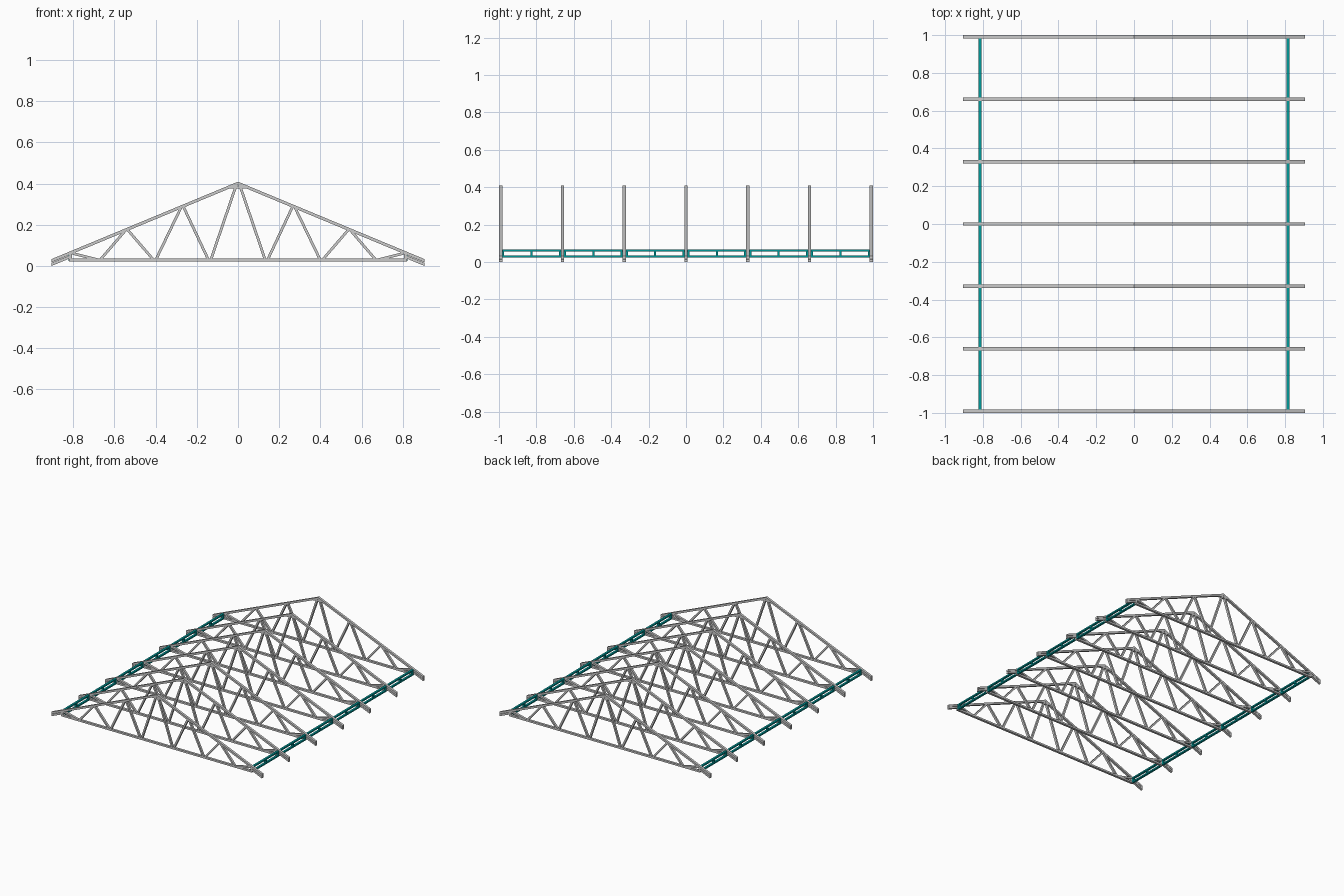
import bpy, bmesh
from mathutils import Vector

if "Cube" in bpy.data.objects:
    bpy.data.objects.remove(bpy.data.objects["Cube"])

SPACING = 0.3303      # distance between trusses
T = 0.018             # truss thickness along y
SLOPE = 0.415

teal = bpy.data.materials.new("teal_paint")
teal.diffuse_color = (0.0, 0.32, 0.32, 1)
teal.use_nodes = True
teal.node_tree.nodes["Principled BSDF"].inputs["Base Color"].default_value = teal.diffuse_color


def prism(bm, profile, y0, y1):
    """Extrude an x-z outline along y."""
    a = [bm.verts.new((x, y0, z)) for x, z in profile]
    b = [bm.verts.new((x, y1, z)) for x, z in profile]
    n = len(a)
    bm.faces.new(a)
    bm.faces.new(b[::-1])
    for i in range(n):
        bm.faces.new((a[i], b[i], b[(i + 1) % n], a[(i + 1) % n]))


def strut(bm, p, q, depth):
    """Straight bar between two x-z points."""
    p, q = Vector(p), Vector(q)
    d = (q - p).normalized() * depth / 2
    n = Vector((-d.y, d.x))
    prism(bm, [p - n, q - n, q + n, p + n], -T / 2, T / 2)


def box(bm, lo, hi):
    prism(bm, [(lo[0], lo[2]), (hi[0], lo[2]), (hi[0], hi[2]), (lo[0], hi[2])], lo[1], hi[1])


def finish(bm, name, mat=None):
    bmesh.ops.recalc_face_normals(bm, faces=bm.faces)
    me = bpy.data.meshes.new(name)
    bm.to_mesh(me)
    bm.free()
    if mat:
        me.materials.append(mat)
    return me


def place(name, me, y):
    ob = bpy.data.objects.new(name, me)
    ob.location.y = y
    bpy.context.collection.objects.link(ob)


def roof(x):
    return 0.409 - SLOPE * abs(x)


bm = bmesh.new()
# bottom chord
box(bm, (-0.82, -T / 2, 0.022), (0.82, T / 2, 0.036))
# ridge tie
box(bm, (-0.05, -T / 2, 0.375), (0.05, T / 2, 0.387))
for s in (-1, 1):
    # rafter with plumb cuts
    prism(bm, [(0, roof(0)), (s * 0.905, roof(0.905)), (s * 0.905, roof(0.905) - 0.016),
               (0, roof(0) - 0.016)], -T / 2, T / 2)
    # eave tail below the rafter
    prism(bm, [(s * 0.905, 0.0), (s * 0.905, 0.015), (s * 0.81, 0.015 + 0.095 * SLOPE),
               (s * 0.81, 0.095 * SLOPE)], -T / 2, T / 2)
    # heel post
    strut(bm, (s * 0.814, 0.025), (s * 0.814, 0.066), 0.014)
    # zigzag webs
    top, low = (0.81, 0.54, 0.27, 0.008), (0.675, 0.405, 0.138)
    for i, x in enumerate(low):
        for t, side in ((top[i], 1), (top[i + 1], -1)):
            strut(bm, (s * (x + side * 0.006), 0.03), (s * (t - side * 0.006 if t > 0.1 else t),
                  roof(t) - 0.012), 0.013)
truss = finish(bm, "truss")
for i in range(7):
    place(f"roof_truss_{i + 1}", truss, (i - 3) * SPACING)

# ladder frames between trusses along both eaves
half = SPACING / 2 - T / 2
for side, s in (("left", -1), ("right", 1)):
    bm = bmesh.new()
    x0, x1 = sorted((s * 0.807, s * 0.823))
    for z in (0.024, 0.056):
        box(bm, (x0, -half, z), (x1, half, z + 0.011))
    for y in (-half + 0.005, 0, half - 0.005):
        box(bm, (x0, y - 0.005, 0.034), (x1, y + 0.005, 0.057))
    frame = finish(bm, "eave_frame", teal)
    for i in range(6):
        place(f"{side}_eave_frame_{i + 1}", frame, (i - 2.5) * SPACING)
